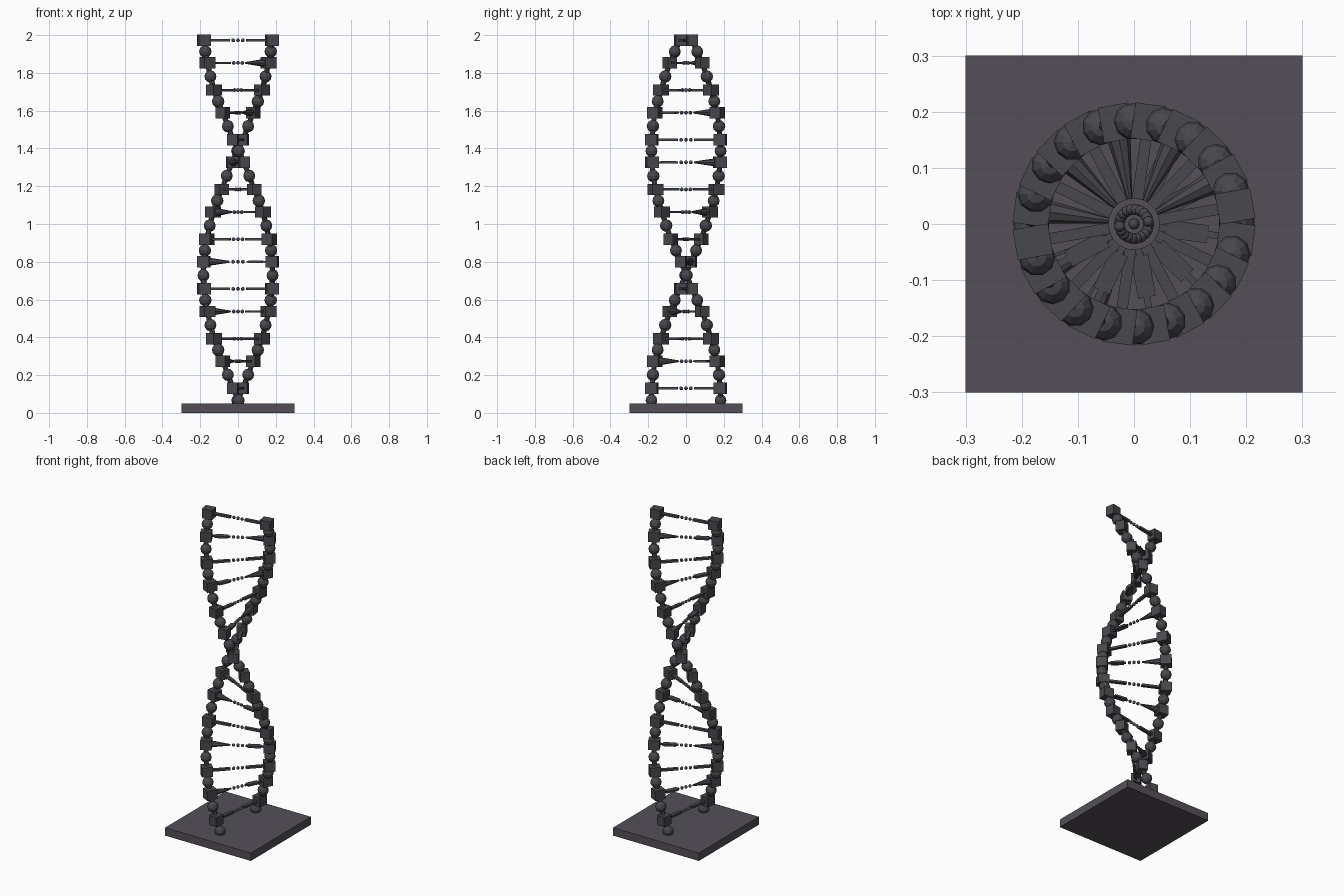
import bpy, math
from mathutils import Vector, Matrix

if "Cube" in bpy.data.objects:
    bpy.data.objects.remove(bpy.data.objects["Cube"])

R = 0.183          # helix radius
RUNGS = 15


def material(name, rgb):
    m = bpy.data.materials.new(name)
    m.diffuse_color = (*rgb, 1)
    m.use_nodes = True
    m.node_tree.nodes["Principled BSDF"].inputs["Base Color"].default_value = m.diffuse_color
    return m


STAND = material("dark_stand", (0.09, 0.078, 0.098))
METAL = material("dark_strand", (0.065, 0.065, 0.075))


def finish(name, mat=METAL):
    ob = bpy.context.object
    ob.name = name
    ob.data.materials.append(mat)
    return ob


def box(name, loc, size, angle=0, mat=METAL):
    bpy.ops.mesh.primitive_cube_add(size=1, location=loc, rotation=(0, 0, angle))
    bpy.context.object.scale = size
    return finish(name, mat)


def tube(name, a, b, r1, r2, sides=8):
    a, b = Vector(a), Vector(b)
    d = b - a
    bpy.ops.mesh.primitive_cone_add(vertices=sides, radius1=r1, radius2=r2, depth=d.length,
                                    location=(a + b) / 2,
                                    rotation=d.to_track_quat('Z', 'Y').to_euler())
    return finish(name)


def ball(name, loc, r, angle=0):
    bpy.ops.mesh.primitive_uv_sphere_add(segments=10, ring_count=6, radius=r,
                                         location=loc, rotation=(0, 0, angle))
    return finish(name)


def rung_z(k):
    # rungs alternate between a wide and a narrow gap
    return 0.13 + 0.1316 * k + (0.012 if k % 2 else 0)


def rung_angle(k):
    return math.radians(262 - 18 * k)


def at(angle, r, z):
    return Vector((r * math.cos(angle), r * math.sin(angle), z))


# Square stand
box("stand", (0, 0, 0.025), (0.6, 0.6, 0.05), mat=STAND)

# Two backbones: blocks at the rungs, beads halfway, rods joining them
for strand, turn in (("a", 0), ("b", math.pi)):
    foot = at(rung_angle(-0.5) + turn, R, 0.066)
    previous = foot
    ball(f"bead_{strand}", foot, 0.032, rung_angle(-0.5))
    for k in range(RUNGS):
        ang = rung_angle(k) + turn
        here = at(ang, R, rung_z(k))
        box(f"block_{strand}", here, (0.064, 0.055, 0.06), ang)
        tube(f"rod_{strand}", previous, here, 0.014, 0.014)
        if k < RUNGS - 1:
            mid_ang = rung_angle(k + 0.5) + turn
            mid = at(mid_ang, R, (rung_z(k) + rung_z(k + 1)) / 2)
            ball(f"bead_{strand}", mid, 0.033, mid_ang)
            tube(f"rod_{strand}", here, mid, 0.014, 0.014)
            previous = mid

# Rungs: two half bars with small bond beads between their tips
for k in range(RUNGS):
    z, ang = rung_z(k), rung_angle(k)
    for side, turn in (("a", 0), ("b", math.pi)):
        t = ang + turn
        if k % 2 and side == "a":
            tube("tapered_base", at(t, 0.155, z), at(t, 0.045, z), 0.021, 0.005)
        elif k % 2:
            box("flat_base", at(t, 0.095, z), (0.075, 0.032, 0.012), t)
            box("base_stem", at(t, 0.1, z), (0.11, 0.012, 0.01), t)
        else:
            box("bar_base", at(t, 0.1, z), (0.11, 0.02, 0.013), t)
    for r in (-0.026, 0, 0.026):
        ball("bond_bead", at(ang, r, z), 0.01, ang)
